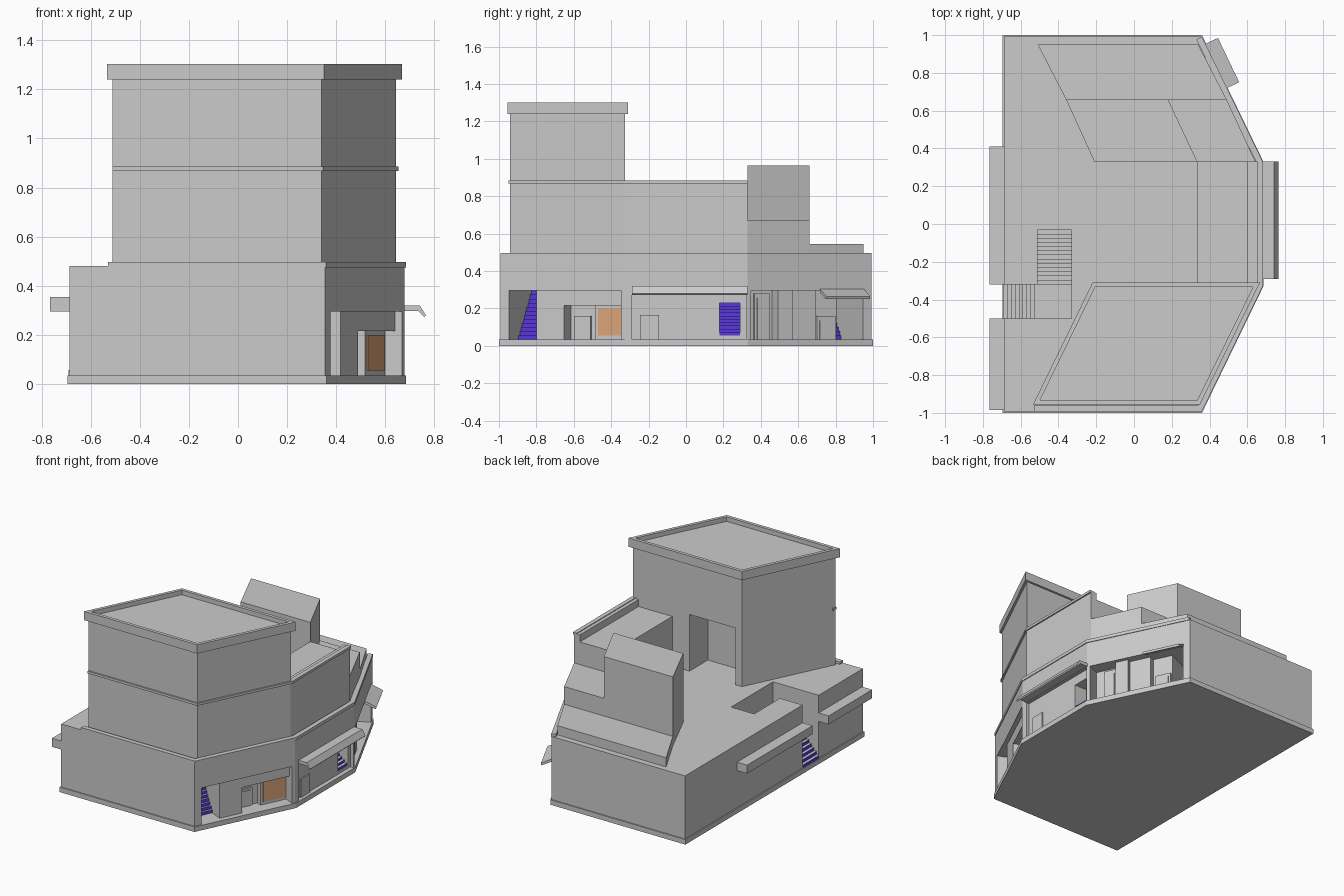
import bpy, bmesh
from mathutils import Matrix, Vector

cube = bpy.data.objects.get("Cube")
if cube:
    bpy.data.objects.remove(cube)


def material(name, rgb):
    m = bpy.data.materials.new(name)
    m.use_nodes = True
    m.diffuse_color = (*rgb, 1)
    m.node_tree.nodes["Principled BSDF"].inputs["Base Color"].default_value = (*rgb, 1)
    return m


GREY = material("plain grey", (0.6, 0.6, 0.6))
VIOLET = material("violet riser", (0.1, 0.04, 0.72))
ORANGE = material("tan orange panel", (0.73, 0.38, 0.19))


def frame(origin, a, b, c):
    """Matrix taking local axes to the directions a, b and c."""
    m = Matrix((a, b, c)).transposed().to_4x4()
    m.translation = Vector(origin)
    return m


def prism(name, pts, lo, hi, m=None, mat=GREY):
    """Extrude a flat outline from lo to hi, then place it with m."""
    bm = bmesh.new()
    face = bm.faces.new([bm.verts.new((p[0], p[1], lo)) for p in pts])
    out = bmesh.ops.extrude_face_region(bm, geom=[face])
    for v in out["geom"]:
        if isinstance(v, bmesh.types.BMVert):
            v.co.z = hi
    if m:
        bm.transform(m)
    bmesh.ops.recalc_face_normals(bm, faces=bm.faces)
    me = bpy.data.meshes.new(name)
    bm.to_mesh(me)
    bm.free()
    me.materials.append(mat)
    ob = bpy.data.objects.new(name, me)
    bpy.context.collection.objects.link(ob)
    return ob


def box(name, x, y, z, m=None, mat=GREY):
    return prism(name, [(x[0], y[0]), (x[1], y[0]), (x[1], y[1]), (x[0], y[1])], *z, m, mat)


def offset(path, d, closed=False):
    """Shift a counter-clockwise path outward by d with mitred corners."""
    res, n = [], len(path)
    for i, p in enumerate(path):
        p = Vector(p)
        segs = []
        if closed or i > 0:
            segs.append(p - Vector(path[i - 1]))
        if closed or i < n - 1:
            segs.append(Vector(path[(i + 1) % n]) - p)
        norms = [Vector((s.y, -s.x)).normalized() for s in segs]
        mid = sum(norms, Vector((0, 0))).normalized()
        res.append(p + mid * d / mid.dot(norms[0]))
    return res


def strip(name, path, outer, inner, lo, hi):
    return prism(name, offset(path, outer) + offset(path, -inner)[::-1], lo, hi)


def cut(ob, cutters):
    bpy.context.view_layer.objects.active = ob
    for c in cutters:
        c.hide_render = True
        mod = ob.modifiers.new("cut", "BOOLEAN")
        mod.operation, mod.solver, mod.object = "DIFFERENCE", "EXACT", c
        bpy.ops.object.modifier_apply(modifier=mod.name)
        bpy.data.objects.remove(c)


def stairs(name, origin, direction, side, length, rise, width, steps):
    """Solid flight with violet risers facing against the climb."""
    d, pts = Vector(direction), [(0, 0)]
    for i in range(steps):
        pts += [(length * i / steps, rise * (i + 1) / steps),
                (length * (i + 1) / steps, rise * (i + 1) / steps)]
    pts.append((length, 0))
    ob = prism(name, pts, 0, width, frame(origin, d, (0, 0, 1), side))
    ob.data.materials.append(VIOLET)
    for f in ob.data.polygons:
        f.material_index = int(f.normal.dot(d) < -0.9)


# Local frames of the two slanted shop walls: along, inward, up
T = Vector((0.32, 0.67, 0)).normalized()
N = Vector((-T.y, T.x, 0))
flip = Matrix.Scale(-1, 4, (0, 1, 0))
FRONT = frame((0.36, -1, 0), T, N, (0, 0, 1))
BACK = flip @ FRONT

# Plinth and ground storey
base = [(-0.695, -1), (0.36, -1), (0.685, -0.33), (0.685, 0.33), (0.36, 1), (-0.695, 1)]
prism("plinth", base, 0, 0.035)
storey = prism("ground_storey", offset(base, -0.008, True), 0.035, 0.48)
SHOP = (0.035, 0.295)
cut(storey, [
    box("front_shop_cut", (0.055, 0.72), (-0.1, 0.035), (0.03, 0.295), FRONT),
    box("front_bay_cut", (0.055, 0.205), (-0.1, 0.3), (0.03, 0.295), FRONT),
    box("front_alcove_cut", (0.37, 0.72), (-0.1, 0.12), (0.03, 0.215), FRONT),
    box("back_shop_cut", (0.055, 0.72), (-0.1, 0.1), (0.03, 0.295), BACK),
    box("back_bay_cut", (0.055, 0.17), (-0.1, 0.48), (0.03, 0.295), BACK),
    box("middle_shop_cut", (0.655, 0.8), (-0.29, 0.32), (0.03, 0.295)),
    box("middle_stair_cut", (0.45, 0.7), (0.18, 0.29), (0.055, 0.23)),
    box("side_stair_cut", (-0.8, -0.33), (-0.5, -0.32), (0.03, 0.6)),
    box("roof_stair_cut", (-0.51, -0.33), (-0.33, -0.01), (0.235, 0.6)),
])

# Front shop contents
box("front_door", (0.39, 0.49), (0.112, 0.125), (0.035, 0.16), FRONT)
box("front_door_panel", (0.405, 0.475), (0.107, 0.12), (0.035, 0.145), FRONT)
box("display_frame", (0.53, 0.72), (0.08, 0.125), (0.035, 0.215), FRONT)
box("display_panel", (0.55, 0.71), (0.074, 0.082), (0.055, 0.2), FRONT, ORANGE)

# Back shop contents
box("back_pillar", (0.46, 0.55), (0.03, 0.11), SHOP, BACK)
box("back_wall_block", (0.31, 0.46), (0.06, 0.11), SHOP, BACK)
for name, s0, s1, top in (("back_door", 0.18, 0.29, 0.16), ("back_tall_door", 0.57, 0.66, 0.28)):
    box(name + "_frame", (s0, s1), (0.088, 0.105), (0.035, top), BACK)
    box(name, (s0 + 0.015, s1 - 0.015), (0.083, 0.1), (0.035, top - 0.025), BACK)

# Middle shop door
box("middle_door", (0.65, 0.664), (-0.245, -0.145), (0.035, 0.165))

# Flights of stairs
p = FRONT @ Vector((0.055, 0.13, 0.035))
stairs("front_stairs", p, N, T, 0.17, 0.26, 0.15, 12)
stairs("back_stairs", flip @ (FRONT @ Vector((0.055, 0.28, 0.035))), flip @ N, flip @ T,
       0.2, 0.26, 0.115, 12)
stairs("middle_stairs", (0.65, 0.18, 0.055), (-1, 0, 0), (0, 1, 0), 0.2, 0.175, 0.11, 10)
stairs("side_stairs", (-0.69, -0.5, 0.035), (1, 0, 0), (0, 1, 0), 0.18, 0.2, 0.18, 9)
box("stair_landing", (-0.51, -0.33), (-0.5, -0.32), (0.035, 0.235))
stairs("roof_stairs", (-0.51, -0.32, 0.235), (0, 1, 0), (1, 0, 0), 0.31, 0.245, 0.18, 14)

# Ledges on the side wall
for i, y in enumerate(((-0.985, -0.5), (-0.32, 0.41))):
    box("side_ledge_%d" % i, (-0.765, -0.68), y, (0.295, 0.355))

# Awnings
along_y = frame((0, 0, 0), (1, 0, 0), (0, 0, 1), (0, 1, 0))
prism("middle_awning", [(0.67, 0.297), (0.735, 0.297), (0.758, 0.272), (0.765, 0.28),
                        (0.74, 0.32), (0.67, 0.32)], -0.29, 0.33, along_y)
slope = frame((0.36, 1, 0), flip @ N, (0, 0, 1), flip @ T)
prism("back_awning", [(0.01, 0.285), (-0.065, 0.25), (-0.07, 0.265), (0.01, 0.305)],
      0.05, 0.31, slope)

# Cornice over the ground storey
strip("storey_cornice", [(-0.53, -0.99), (0.357, -0.99), (0.68, -0.328), (0.68, 0.328),
                         (0.357, 0.99)], 0.003, 0.03, 0.475, 0.497)

# Tower with rear recess, band and roof parapet
tower_plan = [(-0.51, -0.94), (0.34, -0.94), (0.643, -0.325), (-0.21, -0.325)]
tower = prism("tower", tower_plan, 0.47, 1.27)
cut(tower, [box("recess_cut", (-0.16, 0.2), (-0.53, -0.2), (0.48, 0.88))])
parapet = prism("tower_parapet", offset(tower_plan, 0.015, True), 1.24, 1.302)
cut(parapet, [prism("roof_cut", offset(tower_plan, -0.008, True), 1.2, 1.4)])
strip("tower_band", [(-0.51, -0.94), (0.34, -0.94), (0.643, -0.325), (0.643, 0.33)],
      0.01, 0.02, 0.868, 0.885)

# Middle upper storey
box("middle_upper", (0.335, 0.64), (-0.33, 0.33), (0.47, 0.83))
box("middle_parapet", (0.598, 0.643), (-0.33, 0.33), (0.47, 0.88))

# Stepped blocks on the back roof
prism("back_low_block", [(-0.36, 0.66), (0.49, 0.66), (0.34, 0.95), (-0.51, 0.95)], 0.47, 0.545)
prism("back_middle_block", [(0.335, 0.33), (0.643, 0.33), (0.49, 0.66), (0.18, 0.66)], 0.47, 0.67)
prism("back_tall_block", [(-0.21, 0.33), (0.335, 0.33), (0.18, 0.66), (-0.36, 0.66)], 0.47, 0.965)
